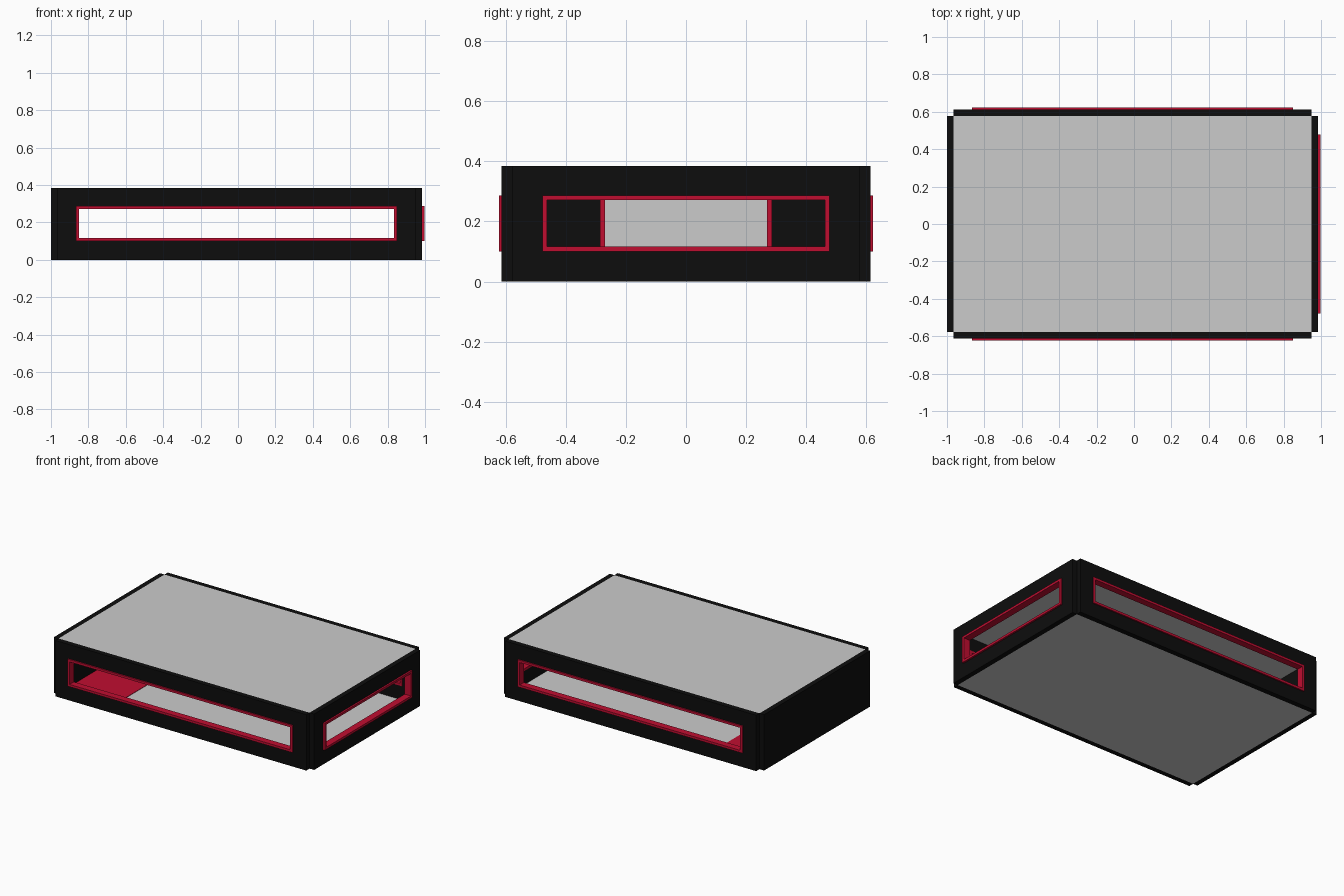
import bpy, bmesh

if "Cube" in bpy.data.objects:
    bpy.data.objects.remove(bpy.data.objects["Cube"])


def material(name, color):
    m = bpy.data.materials.new(name)
    m.diffuse_color = color
    m.use_nodes = True
    m.node_tree.nodes["Principled BSDF"].inputs["Base Color"].default_value = m.diffuse_color
    return m


BLACK = material("black", (0.004, 0.004, 0.004, 1))
RED = material("red", (0.53, 0.004, 0.03, 1))


def finish(name, bm, mat):
    bmesh.ops.recalc_face_normals(bm, faces=bm.faces)
    me = bpy.data.meshes.new(name)
    bm.to_mesh(me)
    bm.free()
    ob = bpy.data.objects.new(name, me)
    bpy.context.collection.objects.link(ob)
    if mat:
        me.materials.append(mat)
    return ob


def box(name, lo, hi, mat=None):
    bm = bmesh.new()
    bmesh.ops.create_cube(bm, size=1)
    for v in bm.verts:
        v.co = [(a + b) / 2 + c * (b - a) for a, b, c in zip(lo, hi, v.co)]
    return finish(name, bm, mat)


def frame(name, axis, depth, outer, inner, mat):
    """Upright rectangular frame; rects are (u0, u1, z0, z1)."""
    bm = bmesh.new()

    def loop(r, d):
        pts = [(r[0], r[2]), (r[1], r[2]), (r[1], r[3]), (r[0], r[3])]
        return [bm.verts.new((d, u, z) if axis == "x" else (u, d, z)) for u, z in pts]

    loops = [loop(outer, depth[0]), loop(outer, depth[1]),
             loop(inner, depth[1]), loop(inner, depth[0])]
    for a, b in zip(loops, loops[1:] + loops[:1]):
        for i in range(4):
            j = (i + 1) % 4
            bm.faces.new((a[i], a[j], b[j], b[i]))
    return finish(name, bm, mat)


def inset(r, t):
    return (r[0] + t, r[1] - t, r[2] + t, r[3] - t)


X0, X1, XI0, XI1 = -1.0, 0.985, -0.965, 0.95   # outer and inner faces of end walls
YI, YO, H = 0.577, 0.613, 0.385                # inner and outer faces of long walls
T = 0.016                                      # trim width
Z0, Z1 = 0.1, 0.287                            # window height range

# Long walls with windows and protruding trims
long_win = (-0.865, 0.85, Z0, Z1)
for side, s in (("front", -1), ("back", 1)):
    frame(side + "_wall", "y", (s * YI, s * YO), (XI0, XI1, 0, H), long_win, BLACK)
    frame(side + "_window_trim", "y", (s * (YI - 0.002), s * 0.622),
          long_win, inset(long_win, T), RED)

# Right wall with a shorter window
side_win = (-0.478, 0.478, Z0, Z1)
frame("right_wall", "x", (XI1, X1), (-YI, YI, 0, H), side_win, BLACK)
frame("right_window_trim", "x", (XI1 - 0.002, 0.997), side_win, inset(side_win, T), RED)

# Closed left wall with a framed panel on its inner face
box("left_wall", (X0, -YI, 0), (XI0, YI, H), BLACK)
panel = (-0.286, 0.286, Z0, Z1)
frame("inner_panel_trim", "x", (XI0, XI0 + 0.01), panel, inset(panel, T), RED)
box("inner_panel", (XI0, -0.27, Z0 + T), (XI0 + 0.003, 0.27, Z1 - T))

# Top, floor and red floor mat
box("top_panel", (XI0, -YI, H - 0.008), (XI1, YI, H))
box("floor_panel", (XI0, -YI, 0), (XI1, YI, 0.005))
box("floor_mat", (XI0, -0.41, 0.002), (-0.583, 0.41, 0.008), RED)
